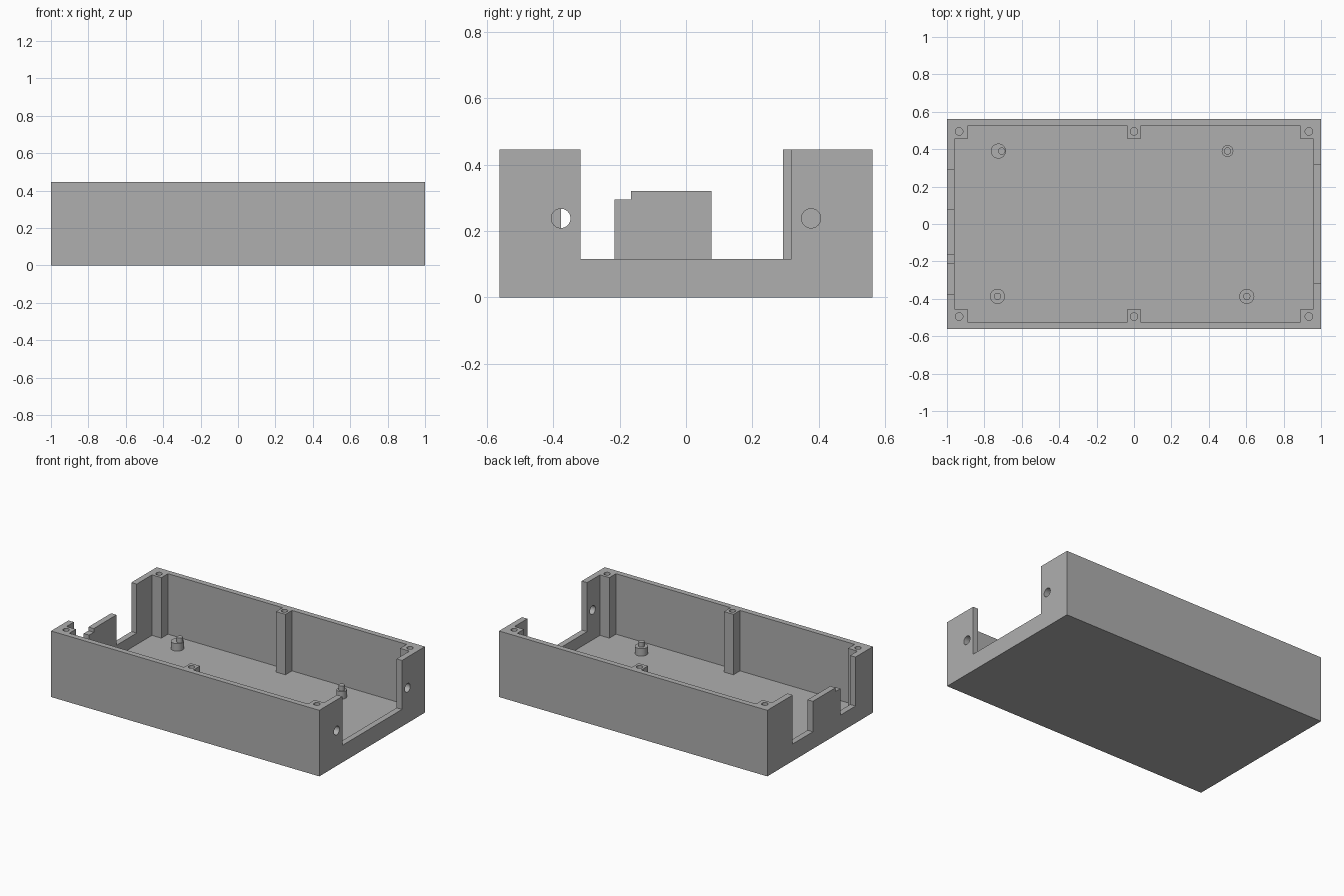
import bpy
import bmesh
from math import radians
from mathutils import Matrix, Vector

default = bpy.data.objects.get("Cube")
if default:
    bpy.data.objects.remove(default, do_unlink=True)

L, W, H = 1.0, 0.5625, 0.445      # half length, half width, height
FLOOR, SILL, OVER = 0.0375, 0.115, 0.6

grey = bpy.data.materials.new("plain grey")
grey.use_nodes = True
colour = (0.43, 0.43, 0.43, 1)
grey.diffuse_color = colour
grey.node_tree.nodes["Principled BSDF"].inputs["Base Color"].default_value = colour


def finish(name, bm):
    bmesh.ops.recalc_face_normals(bm, faces=bm.faces)
    mesh = bpy.data.meshes.new(name)
    bm.to_mesh(mesh)
    bm.free()
    mesh.materials.append(grey)
    obj = bpy.data.objects.new(name, mesh)
    bpy.context.collection.objects.link(obj)
    return obj


def box(name, low, high):
    low, high = Vector(low), Vector(high)
    bm = bmesh.new()
    place = Matrix.Translation((low + high) / 2) @ Matrix.Diagonal((*(high - low), 1))
    bmesh.ops.create_cube(bm, size=1, matrix=place)
    return finish(name, bm)


def cylinder(bm, centre, radius, depth, turn=0):
    place = Matrix.Translation(centre) @ Matrix.Rotation(radians(turn), 4, "Y")
    bmesh.ops.create_cone(bm, cap_ends=True, segments=32, radius1=radius,
                          radius2=radius, depth=depth, matrix=place)


def prism(name, outline, low, high):
    bm = bmesh.new()
    face = bm.faces.new([bm.verts.new((x, y, low)) for x, y in outline])
    top = bmesh.ops.extrude_face_region(bm, geom=[face])["geom"]
    verts = [v for v in top if isinstance(v, bmesh.types.BMVert)]
    bmesh.ops.translate(bm, verts=verts, vec=(0, 0, high - low))
    return finish(name, bm)


def cut(target, cutter):
    cutter.hide_render = True
    mod = target.modifiers.new("cut", "BOOLEAN")
    mod.operation, mod.solver, mod.object = "DIFFERENCE", "EXACT", cutter
    bpy.context.view_layer.update()
    graph = bpy.context.evaluated_depsgraph_get()
    mesh = bpy.data.meshes.new_from_object(target.evaluated_get(graph))
    target.modifiers.clear()
    target.data = mesh
    bpy.data.objects.remove(cutter, do_unlink=True)


def smooth(obj):
    bpy.ops.object.select_all(action="DESELECT")
    obj.select_set(True)
    bpy.context.view_layer.objects.active = obj
    bpy.ops.object.shade_smooth_by_angle(angle=radians(30))


# Case: solid block hollowed by an outline that leaves the screw posts standing
case = box("enclosure_tray", (-L, -W, 0), (L, W, H))
quarter = [(0.96, 0.455), (0.89, 0.455), (0.89, 0.525), (0.035, 0.525), (0.035, 0.455)]
half = quarter + [(-x, y) for x, y in reversed(quarter)]
outline = half + [(x, -y) for x, y in reversed(half)]
cut(case, prism("cavity_cutter", outline, FLOOR, OVER))

# Openings in the end walls: one wide at +x, two at -x around a lower tab
for side, y1, y2, z in [(1, -0.318, 0.318, SILL), (-1, -0.377, -0.215, SILL),
                        (-1, 0.077, 0.292, SILL), (-1, -0.25, -0.165, 0.295),
                        (-1, -0.19, 0.15, 0.32)]:
    x1, x2 = sorted((side * 0.9, side * 1.1))
    cut(case, box("opening_cutter", (x1, y1, z), (x2, y2, OVER)))

# Round cable holes in the +x wall and screw holes in the posts
bm = bmesh.new()
for s in (-1, 1):
    cylinder(bm, (0.98, s * 0.377, 0.238), 0.029, 0.12, 90)
    for x in (-0.935, 0, 0.935):
        cylinder(bm, (x, s * 0.495, H), 0.02, 0.3)
cut(case, finish("hole_cutter", bm))
smooth(case)

# Board standoffs: a round base with a locating pin
for name, x, y, radius, shift in [("back_right", -0.725, 0.39, 0.04, 0.018),
                                  ("back_left", 0.5, 0.39, 0.031, 0),
                                  ("front_right", -0.73, -0.387, 0.04, 0),
                                  ("front_left", 0.603, -0.387, 0.04, 0)]:
    bm = bmesh.new()
    cylinder(bm, (x, y, FLOOR + 0.025), radius, 0.05)
    cylinder(bm, (x + shift, y, FLOOR + 0.066), 0.019, 0.032)
    smooth(finish(name + "_standoff", bm))
